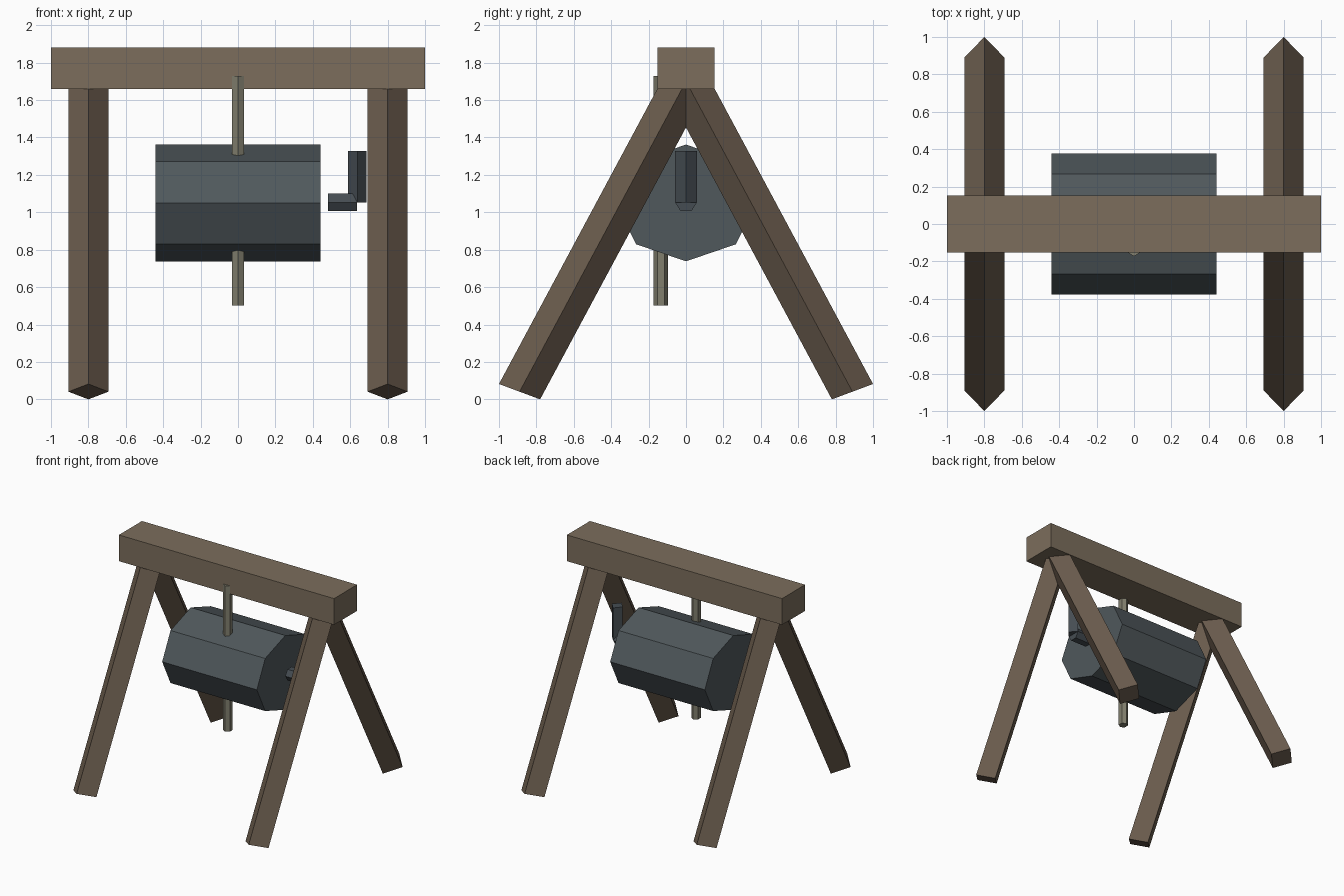
import bpy
from math import cos, sin, pi
from mathutils import Vector

if "Cube" in bpy.data.objects:
    bpy.data.objects.remove(bpy.data.objects["Cube"])


def material(name, rgb):
    m = bpy.data.materials.new(name)
    m.diffuse_color = (*rgb, 1)
    m.use_nodes = True
    m.node_tree.nodes["Principled BSDF"].inputs["Base Color"].default_value = m.diffuse_color
    return m


def prism(name, start, end, u, v, sides, mat, turn=0.0):
    """Prism from start to end; u and v are the half axes of its section."""
    start, end, u, v = map(Vector, (start, end, u, v))
    ring = [u * cos(turn + 2 * pi * i / sides) + v * sin(turn + 2 * pi * i / sides)
            for i in range(sides)]
    # Keep face normals pointing outwards
    if u.cross(v).dot(end - start) < 0:
        ring.reverse()
    n = sides
    verts = [start + p for p in ring] + [end + p for p in ring]
    faces = [(i, (i + 1) % n, n + (i + 1) % n, n + i) for i in range(n)]
    faces += [tuple(reversed(range(n))), tuple(range(n, 2 * n))]
    mesh = bpy.data.meshes.new(name)
    mesh.from_pydata(verts, [], faces)
    mesh.materials.append(mat)
    ob = bpy.data.objects.new(name, mesh)
    bpy.context.collection.objects.link(ob)
    return ob


beam_wood = material("beam_wood", (0.20, 0.155, 0.107))
leg_wood = material("leg_wood", (0.15, 0.11, 0.077))
barrel_grey = material("barrel_grey", (0.08, 0.098, 0.107))
crank_grey = material("crank_grey", (0.06, 0.073, 0.085))
rope_tan = material("rope_tan", (0.22, 0.21, 0.155))

# Top beam
k = 2 ** 0.5
prism("top_beam", (-1, 0, 1.77), (1, 0, 1.77),
      (0, 0.153 * k, 0), (0, 0, 0.11 * k), 4, beam_wood, pi / 4)

# Two pairs of splayed diamond-section legs, tops buried in the beam
for side, x in (("left", -0.8), ("right", 0.8)):
    for face, s in (("front", -1), ("back", 1)):
        prism(f"{face}_{side}_leg", (x, s * 0.89, 0.041), (x, 0, 1.70),
              (0.107, 0, 0), (0, s * 0.11, 0.041), 4, leg_wood)

# Eight-sided winding barrel
prism("barrel", (-0.44, 0, 1.05), (0.44, 0, 1.05),
      (0, 0.378, 0), (0, 0, 0.312), 8, barrel_grey)

# Crank axle and arm
prism("crank_axle", (0.48, 0, 1.053), (0.635, 0, 1.053),
      (0, 0.058, 0), (0, 0, 0.054), 6, crank_grey)
prism("crank_arm", (0.638, 0, 1.053), (0.638, 0, 1.327),
      (0.05, 0, 0), (0, 0.058, 0), 4, crank_grey)

# Hanging rope
prism("rope", (0, -0.134, 0.503), (0, -0.134, 1.728),
      (0, 0.039, 0), (0.036, 0, 0), 6, rope_tan)
